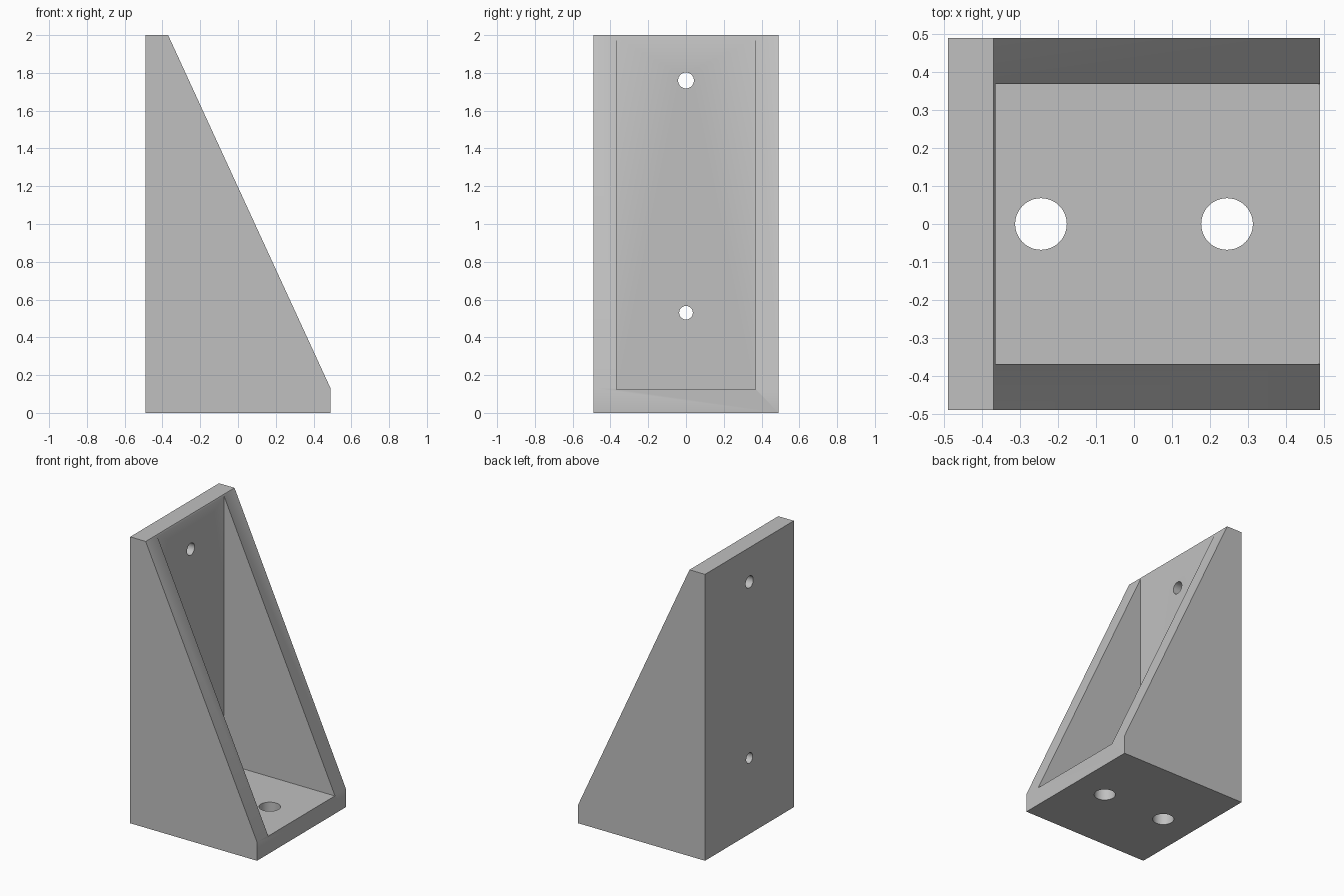
import bpy
import bmesh
from math import pi
from mathutils import Matrix

cube = bpy.data.objects.get("Cube")
if cube:
    bpy.data.objects.remove(cube, do_unlink=True)

HALF = 0.49        # half of the square footprint
HEIGHT = 2.0
PLATE = 0.125      # thickness of base, back plate and gussets

metal = bpy.data.materials.new("plain grey")
metal.use_nodes = True
grey = (0.53, 0.53, 0.53, 1)
metal.diffuse_color = grey
metal.node_tree.nodes["Principled BSDF"].inputs["Base Color"].default_value = grey


def make_object(name, bm):
    bmesh.ops.recalc_face_normals(bm, faces=bm.faces)
    mesh = bpy.data.meshes.new(name)
    bm.to_mesh(mesh)
    bm.free()
    mesh.materials.append(metal)
    obj = bpy.data.objects.new(name, mesh)
    bpy.context.scene.collection.objects.link(obj)
    return obj


def prism(name, profile, half_width):
    """Extrude an x-z profile along y."""
    bm = bmesh.new()
    face = bm.faces.new([bm.verts.new((x, -half_width, z)) for x, z in profile])
    side = bmesh.ops.extrude_face_region(bm, geom=[face])["geom"]
    verts = [v for v in side if isinstance(v, bmesh.types.BMVert)]
    bmesh.ops.translate(bm, verts=verts, vec=(0, 2 * half_width, 0))
    return make_object(name, bm)


def drill(name, centre, radius, rotation):
    bm = bmesh.new()
    bmesh.ops.create_cone(bm, cap_ends=True, segments=48, radius1=radius,
                          radius2=radius, depth=3 * PLATE,
                          matrix=Matrix.Translation(centre) @ rotation)
    return make_object(name, bm)


# Bracket body: base, upright plate and sloping gussets in one solid
bracket = prism("angle_bracket", [
    (-HALF, 0), (HALF, 0), (HALF, 0.13),
    (PLATE - HALF - 0.005, HEIGHT), (-HALF, HEIGHT)], HALF)

# Pocket between the two gussets
inner = PLATE - HALF
cutters = [prism("pocket_cutter", [
    (inner, PLATE), (1, PLATE), (1, HEIGHT + 1), (inner, HEIGHT + 1)],
    HALF - PLATE + 0.003)]

# Bolt holes through the base and screw holes through the upright plate
upright = Matrix.Identity(4)
sideways = Matrix.Rotation(pi / 2, 4, "Y")
for x in (-HALF / 2, HALF / 2):
    cutters.append(drill("base_hole_cutter", (x, 0, PLATE / 2), 0.068, upright))
for z, radius in ((0.53, 0.036), (1.76, 0.042)):
    cutters.append(drill("plate_hole_cutter", (PLATE / 2 - HALF, 0, z), radius, sideways))

for cutter in cutters:
    cut = bracket.modifiers.new(cutter.name, "BOOLEAN")
    cut.operation = "DIFFERENCE"
    cut.solver = "EXACT"
    cut.object = cutter
    cutter.hide_render = True
    cutter.hide_set(True)

# Apply the cuts and smooth only the hole walls
bpy.ops.object.select_all(action="DESELECT")
bpy.context.view_layer.objects.active = bracket
bracket.select_set(True)
for name in [m.name for m in bracket.modifiers]:
    bpy.ops.object.modifier_apply(modifier=name)
for cutter in cutters:
    bpy.data.objects.remove(cutter, do_unlink=True)
bpy.ops.object.shade_smooth_by_angle(angle=pi / 6)
